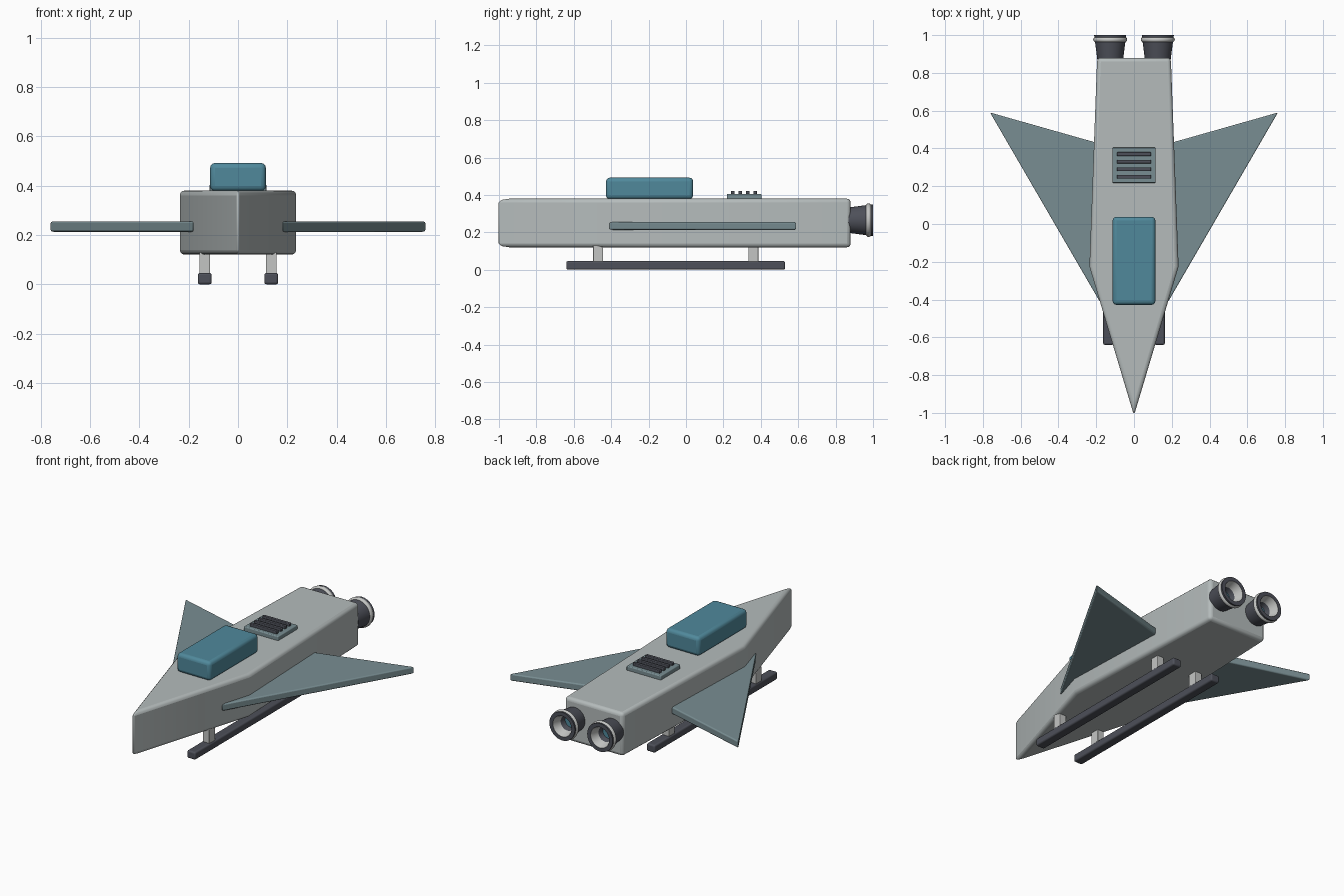
import bpy, bmesh, math
from mathutils import Matrix, Vector

cube = bpy.data.objects.get("Cube")
if cube:
    bpy.data.objects.remove(cube, do_unlink=True)


def make_material(name, rgb):
    mat = bpy.data.materials.new(name)
    mat.use_nodes = True
    mat.diffuse_color = (*rgb, 1)
    bsdf = next(n for n in mat.node_tree.nodes if n.type == 'BSDF_PRINCIPLED')
    bsdf.inputs["Base Color"].default_value = (*rgb, 1)
    return mat


HULL = make_material("hull grey", (0.46, 0.50, 0.50))
WING = make_material("wing slate", (0.19, 0.27, 0.29))
GLASS = make_material("canopy teal", (0.08, 0.25, 0.33))
DARK = make_material("dark metal", (0.075, 0.08, 0.10))
LIGHT = make_material("light metal", (0.55, 0.56, 0.55))
SIDES = (("left", 1), ("right", -1))


def finish(name, bm, mats, bevel=0, segments=3):
    """Turn a bmesh into a named object with rounded edges."""
    bmesh.ops.recalc_face_normals(bm, faces=bm.faces)
    mesh = bpy.data.meshes.new(name)
    bm.to_mesh(mesh)
    bm.free()
    obj = bpy.data.objects.new(name, mesh)
    bpy.context.collection.objects.link(obj)
    for mat in mats:
        mesh.materials.append(mat)
    if bevel:
        mod = obj.modifiers.new("rounded edges", 'BEVEL')
        mod.width = bevel
        mod.segments = segments
        mod.limit_method = 'ANGLE'
        mod.angle_limit = math.radians(30)
    bpy.ops.object.select_all(action='DESELECT')
    obj.select_set(True)
    bpy.context.view_layer.objects.active = obj
    bpy.ops.object.shade_smooth_by_angle(angle=math.radians(35))
    return obj


def box(name, low, high, mat, bevel=0):
    """Box between two opposite corners."""
    low, high = Vector(low), Vector(high)
    bm = bmesh.new()
    bmesh.ops.create_cube(bm, size=1)
    bmesh.ops.scale(bm, vec=high - low, verts=bm.verts)
    bmesh.ops.translate(bm, vec=(low + high) / 2, verts=bm.verts)
    return finish(name, bm, [mat], bevel)


def slab(name, outline, bottom, top, mat, bevel):
    """Plan outline extruded upwards."""
    bm = bmesh.new()
    face = bm.faces.new([bm.verts.new((x, y, bottom)) for x, y in outline])
    up = bmesh.ops.extrude_face_region(bm, geom=[face])["geom"]
    bmesh.ops.translate(bm, vec=(0, 0, top - bottom),
                        verts=[v for v in up if isinstance(v, bmesh.types.BMVert)])
    return finish(name, bm, [mat], bevel)


def lathe(name, x, z, profile, mats, bands, closed=False, count=32):
    """Spin a (radius, y) profile about an axis along y; bands are material slots."""
    bm = bmesh.new()
    rings = []
    for r, y in profile:
        rings.append([bm.verts.new((x + r * math.cos(a), y, z + r * math.sin(a)))
                      for a in (math.tau * i / count for i in range(count))])
    pairs = list(zip(rings, rings[1:]))
    if closed:
        pairs.append((rings[-1], rings[0]))
    for (a, b), slot in zip(pairs, bands):
        for i in range(count):
            j = (i + 1) % count
            bm.faces.new((a[i], a[j], b[j], b[i])).material_index = slot
    if not closed:
        bm.faces.new(rings[0]).material_index = bands[0]
        bm.faces.new(rings[-1]).material_index = bands[-1]
    return finish(name, bm, mats)


# Fuselage: pointed nose, widest at the shoulder, slight taper to the tail
slab("fuselage", [(0, -1.014), (0.236, -0.225), (0.195, 0.88),
                  (-0.195, 0.88), (-0.236, -0.225)], 0.12, 0.38, HULL, 0.02)

# Canopy
box("canopy", (-0.113, -0.428, 0.378), (0.113, 0.038, 0.492), GLASS, 0.02)

# Roof vent with slats
box("vent_plate", (-0.115, 0.218, 0.376), (0.115, 0.404, 0.405), WING, 0.005)
for i in range(4):
    y = 0.25 + 0.04 * i
    box(f"vent_slat_{i + 1}", (-0.09, y - 0.01, 0.402), (0.09, y + 0.01, 0.422), DARK, 0.004)

for side, s in SIDES:
    # Swept delta wing
    slab(f"{side}_wing", [(s * 0.18, -0.413), (s * 0.762, 0.59), (s * 0.18, 0.425)],
         0.213, 0.255, WING, 0.007)

    # Landing skid and its two struts
    cx = s * 0.135
    box(f"{side}_skid", (cx - 0.028, -0.64, 0), (cx + 0.028, 0.53, 0.046), DARK, 0.009)
    for place, y in (("front", -0.47), ("rear", 0.36)):
        box(f"{side}_{place}_strut", (cx - 0.022, y - 0.027, 0.04),
            (cx + 0.022, y + 0.027, 0.13), LIGHT, 0.003)

    # Engine nozzle: dark shell and lip, pale liner, teal core
    ex, ez = s * 0.126, 0.265
    lathe(f"{side}_nozzle", ex, ez,
          [(0.068, 0.87), (0.085, 1.0), (0.062, 1.0), (0.045, 0.95),
           (0.036, 0.92), (0.02, 0.92), (0.01, 0.92)],
          [DARK, LIGHT, GLASS], [0, 0, 1, 0, 2, 2])
    # Rounded collar near the nozzle mouth
    steps = [math.tau * k / 12 for k in range(12)]
    lathe(f"{side}_nozzle_collar", ex, ez,
          [(0.075 + 0.015 * math.cos(a), 0.976 + 0.015 * math.sin(a)) for a in steps],
          [LIGHT], [0] * 12, closed=True)
